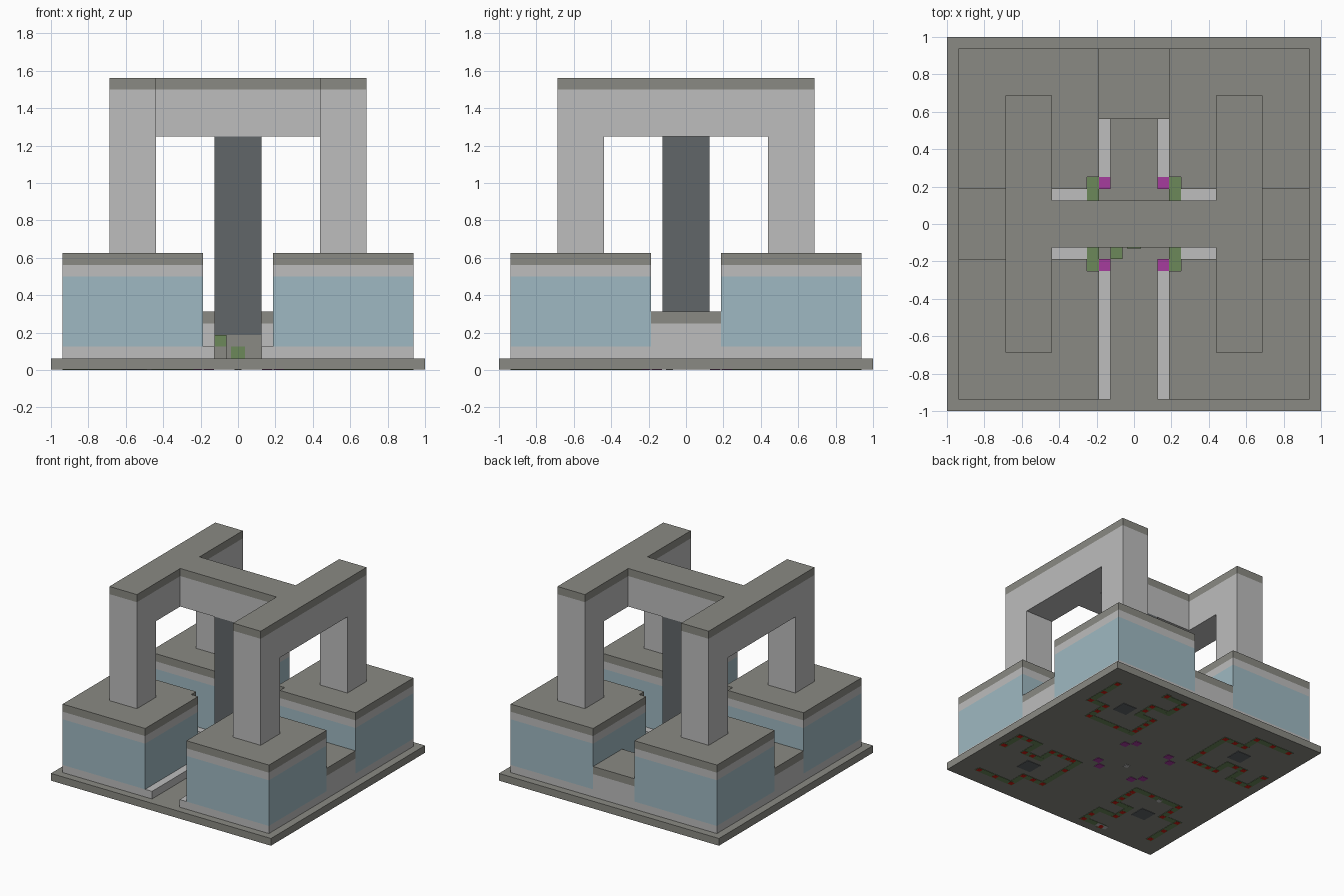
import bpy, bmesh
from math import pi
from mathutils import Matrix

cube = bpy.data.objects.get("Cube")
if cube:
    bpy.data.objects.remove(cube, do_unlink=True)

U = 1 / 16  # one building block


def material(name, rgb):
    """Make a flat material from 0-255 display values."""
    lin = [((c / 255 + 0.055) / 1.055) ** 2.4 for c in rgb]
    m = bpy.data.materials.new(name)
    m.use_nodes = True
    m.diffuse_color = (*lin, 1)
    m.node_tree.nodes["Principled BSDF"].inputs["Base Color"].default_value = (*lin, 1)
    return m


STONE = material("olive grey stone", (138, 138, 131))
PALE = material("pale grey concrete", (189, 189, 189))
GLASS = material("pale blue glass", (159, 185, 194))
DARK = material("dark slate", (97, 102, 105))
GREEN = material("moss green", (108, 136, 90))
MAGENTA = material("magenta", (166, 60, 158))
RED = material("signal red", (205, 30, 22))


def stack(name, outline, levels, mats):
    """Prism over an outline, with one material for each height band (block units)."""
    me = bpy.data.meshes.new(name)
    used = list(dict.fromkeys(mats))
    for m in used:
        me.materials.append(m)
    bm = bmesh.new()
    rings = [[bm.verts.new((x * U, y * U, z * U)) for x, y in outline] for z in levels]
    n = len(outline)
    for ring, band in ((rings[0], mats[0]), (rings[-1], mats[-1])):
        bm.faces.new(ring).material_index = used.index(band)
    for low, high, band in zip(rings, rings[1:], mats):
        for i in range(n):
            j = (i + 1) % n
            f = bm.faces.new((low[i], low[j], high[j], high[i]))
            f.material_index = used.index(band)
    bmesh.ops.recalc_face_normals(bm, faces=bm.faces)
    bm.to_mesh(me)
    bm.free()
    ob = bpy.data.objects.new(name, me)
    bpy.context.collection.objects.link(ob)
    return ob


def rect(x0, x1, y0, y1):
    return [(x0, y0), (x1, y0), (x1, y1), (x0, y1)]


def box(name, x0, x1, y0, y1, z0, z1, mat):
    return stack(name, rect(x0, x1, y0, y1), [z0, z1], [mat])


# Ground slab, raised a hair so the underside plates stand out
SKIN = 0.05
box("ground_slab", -16, 16, -16, 16, SKIN, 1, STONE)

# Four glazed corner pavilions with a notched inner corner, and their ledges
pod = [(4, 3), (15, 3), (15, 15), (3, 15), (3, 4), (4, 4)]
for sx, side in ((1, "left"), (-1, "right")):
    for sy, end in ((1, "back"), (-1, "front")):
        tag = f"{end}_{side}"

        def mirrored(points):
            return [(x * sx, y * sy) for x, y in points]

        stack("pavilion_" + tag, mirrored(pod), [1, 2, 8, 9, 10],
              [PALE, GLASS, PALE, STONE])
        stack("aisle_ledge_" + tag, mirrored(rect(2, 3, 4, 9 if sy > 0 else 15)),
              [1, 2], [PALE])
        stack("cross_ledge_" + tag, mirrored(rect(4, 9, 2, 3)), [1, 2], [PALE])
        stack("magenta_block_" + tag, mirrored(rect(2, 3, 3, 4)), [1, 2], [MAGENTA])
        stack("green_block_" + tag, mirrored([(3, 2), (4, 2), (4, 4), (3, 4)]),
              [1, 2], [GREEN])
        # Arch leg
        stack("arch_leg_" + tag, mirrored(rect(7, 11, 7, 11)), [10, 20], [PALE])

    # Low link wall on this side
    stack("link_wall_" + side, rect(*sorted((9 * sx, 15 * sx)), -3, 3),
          [1, 4, 5], [PALE, STONE])
    # Right-angle green patches tie the ledge ends to the aisle

# Link wall at the back
stack("link_wall_back", rect(-3, 3, 9, 15), [1, 4, 5], [PALE, STONE])

# Roof beams, joined as one H-shaped slab
h_shape = [(2, 7), (11, 7), (11, 11), (-11, 11), (-11, 7), (-2, 7),
           (-2, -7), (-11, -7), (-11, -11), (11, -11), (11, -7), (2, -7)]
stack("roof_beams", [(y, x) for x, y in h_shape], [20, 24, 25], [PALE, STONE])

# Central column on its plinth
box("column_plinth", -2, 2, -2, 2, 1, 3, STONE)
box("central_column", -2, 2, -2, 2, 3, 20, DARK)
box("plinth_green_panel", -0.6, 0.6, -2.1, -2, 1, 2, GREEN)
box("front_green_block", -2, -1, -3, -2, 2, 3, GREEN)
box("front_block_support", -2, -1, -3, -2, 1, 2, STONE)


# Underside plates: a wiring loop with red nodes, turned around the centre
def plate(name, x, y, w, d, mat, turn, top=SKIN):
    ob = box(name, x - w / 2, x + w / 2, y - d / 2, y + d / 2,
             SKIN - top, SKIN + 0.01, mat)
    ob.data.transform(Matrix.Rotation(turn * pi / 2, 4, "Z"))


loop = [(13.5, 13), (13.5, 8), (11.2, 8), (11.2, 5), (7, 5), (4.6, 6.5),
        (4.6, 9), (6.8, 11.5), (4.2, 14.4), (7, 14.6)]
for turn in range(4):
    plate("leg_foot", 9, 9, 2, 2, DARK, turn)
    for x, y in ((2.5, 3.5), (3.5, 2.5)):
        plate("magenta_foot", x, y, 0.9, 0.9, MAGENTA, turn)
    for (x0, y0), (x1, y1) in zip(loop, loop[1:]):
        # Each step runs along x, then along y
        plate("green_wire", (x0 + x1) / 2, y0, abs(x1 - x0) + 0.8, 0.8, GREEN, turn, 0.03)
        plate("green_wire", x1, (y0 + y1) / 2, 0.8, abs(y1 - y0) + 0.8, GREEN, turn, 0.04)
    for x, y in loop:
        plate("red_node", x, y, 0.6, 0.6, RED, turn)
    for (x0, y0), (x1, y1) in zip(loop, loop[1:]):
        plate("red_node", x1, (y0 + y1) / 2, 0.6, 0.6, RED, turn)

# Pale underside tiles
plate("pale_tile", 0, -1.4, 0.6, 0.6, PALE, 0)
plate("pale_tile", -8.4, -5.3, 0.6, 0.6, PALE, 0)
plate("pale_tile", -7, -14.4, 1.6, 0.7, PALE, 0)
